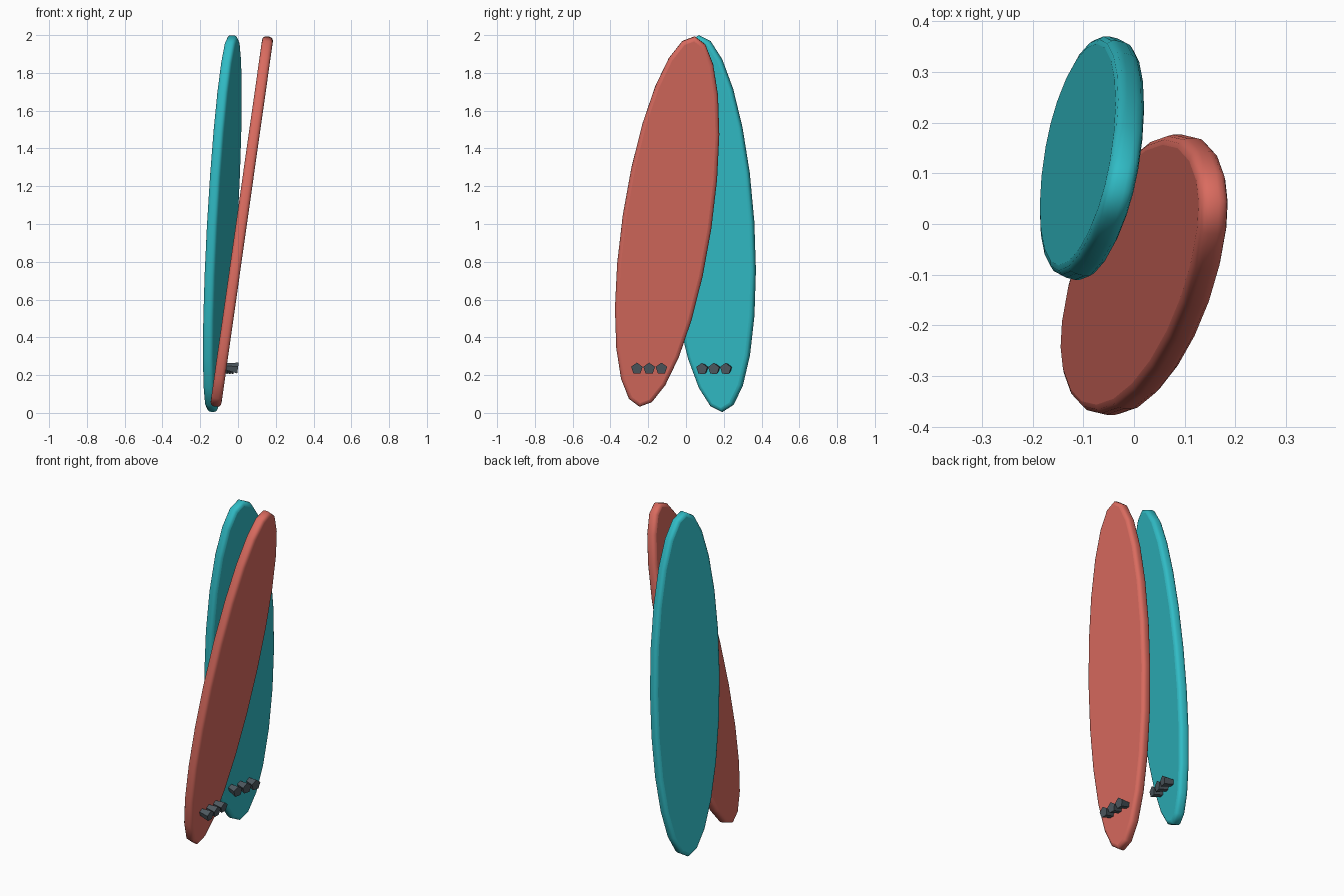
import bpy, bmesh, math
from mathutils import Vector, Matrix

if "Cube" in bpy.data.objects:
    bpy.data.objects.remove(bpy.data.objects["Cube"])


def material(name, rgb):
    m = bpy.data.materials.new(name)
    m.diffuse_color = (*rgb, 1.0)
    m.use_nodes = True
    m.node_tree.nodes["Principled BSDF"].inputs["Base Color"].default_value = m.diffuse_color
    return m


coral = material("coral", (0.70, 0.148, 0.115))
teal = material("teal", (0.030, 0.50, 0.56))
slate = material("slate grey", (0.075, 0.098, 0.115))

HALF_LENGTH, HALF_WIDTH, THICKNESS = 1.0, 0.237, 0.058


def add_object(name, bm, mat, matrix):
    mesh = bpy.data.meshes.new(name)
    bm.to_mesh(mesh)
    bm.free()
    mesh.materials.append(mat)
    obj = bpy.data.objects.new(name, mesh)
    bpy.context.collection.objects.link(obj)
    obj.matrix_world = matrix
    return obj


def frame(across, along, normal, origin):
    """Matrix with the given local x, y, z directions."""
    rot = Matrix((across, along, normal)).transposed().to_4x4()
    return Matrix.Translation(origin) @ rot


def make_board(name, mat, centre, along, across):
    """Flat elliptical board with a rounded rim; returns its normal."""
    along = Vector(along).normalized()
    across = Vector(across)
    across = (across - along * across.dot(along)).normalized()
    normal = across.cross(along)
    bm = bmesh.new()
    bmesh.ops.create_cone(bm, cap_ends=True, segments=24,
                          radius1=1, radius2=1, depth=THICKNESS)
    bmesh.ops.scale(bm, verts=bm.verts, vec=(HALF_WIDTH, HALF_LENGTH, 1))
    rim = [e for e in bm.edges
           if abs(e.verts[0].co.z - e.verts[1].co.z) < 1e-5]
    bmesh.ops.bevel(bm, geom=rim, offset=0.02, segments=3,
                    profile=0.5, affect='EDGES', clamp_overlap=True)
    # Smooth rim, flat deck and underside
    for f in bm.faces:
        f.smooth = len(f.verts) <= 4
    add_object(name, bm, mat, frame(across, along, normal, Vector(centre)))
    return normal


def make_fins(prefix, normal, centre, spacing, length):
    """Row of three five-sided fins, flaring away from the board."""
    side = Vector((0, 1, 0))
    side = (side - normal * side.dot(normal)).normalized()
    up = normal.cross(side)
    for i in (-1, 0, 1):
        # Slide each root along the board surface
        slide = Vector((-normal.y / normal.x, 1, 0)) * spacing * i
        bm = bmesh.new()
        bmesh.ops.create_cone(bm, cap_ends=True, segments=5,
                              radius1=0.018, radius2=0.032, depth=length)
        origin = Vector(centre) + slide + normal * length / 2
        add_object(f"{prefix}_fin_{i + 2}", bm, slate,
                   frame(side, up, normal, origin))


# Coral board, leaning towards the right and back
n = make_board("coral_board", coral, (0.02, -0.10, 1.013),
               (0.139, 0.1462, 0.978), (0, 1, 0))
make_fins("coral", n, (-0.075, -0.195, 0.245), 0.065, 0.075)

# Teal board, turned slightly and nearly upright
n = make_board("teal_board", teal, (-0.083, 0.13, 1.002),
               (0.0545, -0.063, 0.996), (0.246, 0.97, 0.048))
make_fins("teal", n, (-0.115, 0.165, 0.238), 0.063, 0.075)
